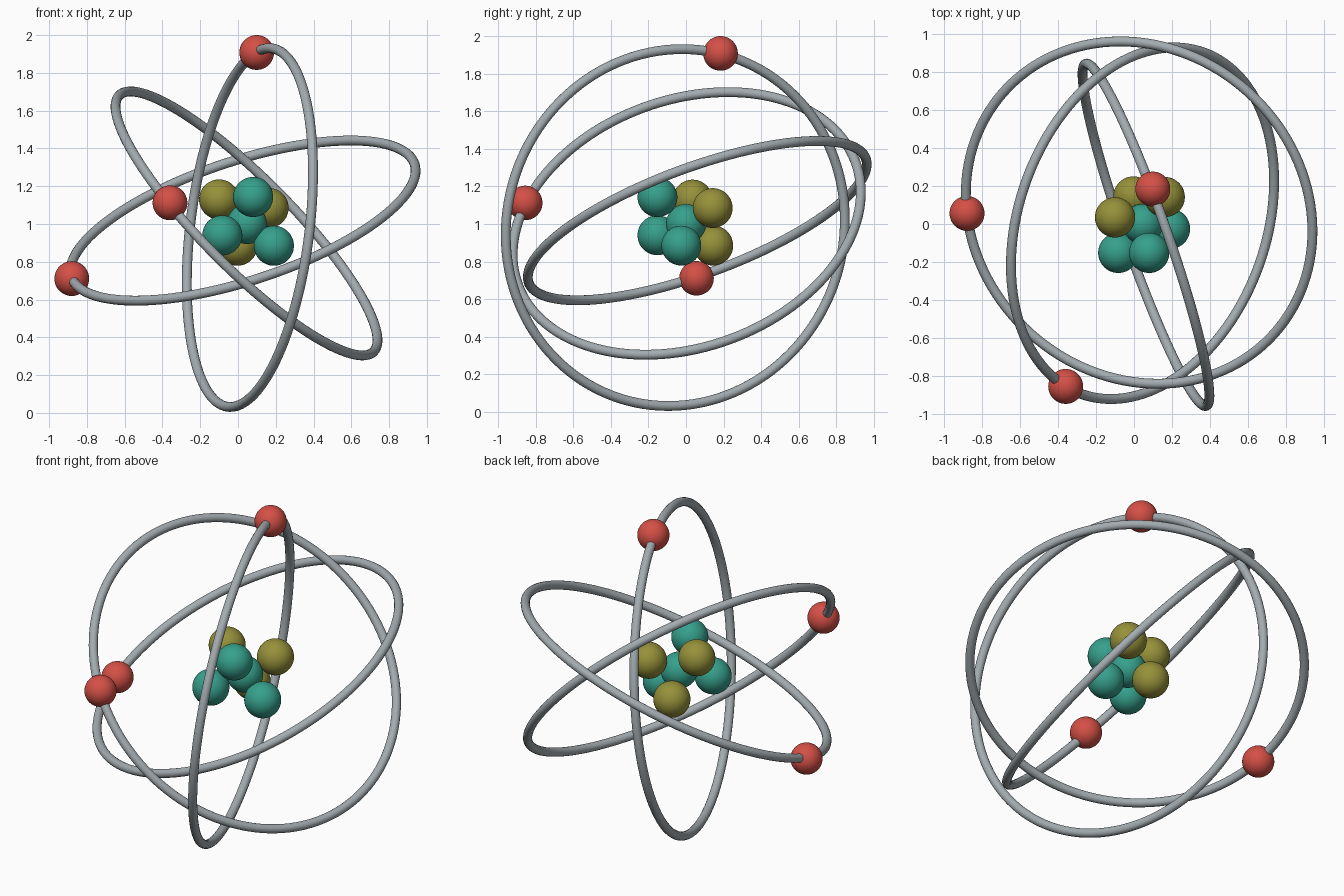
import bpy
from mathutils import Vector

if "Cube" in bpy.data.objects:
    bpy.data.objects.remove(bpy.data.objects["Cube"])


def material(name, rgb):
    m = bpy.data.materials.new(name)
    m.diffuse_color = (*rgb, 1)
    m.use_nodes = True
    m.node_tree.nodes["Principled BSDF"].inputs["Base Color"].default_value = m.diffuse_color
    return m


TEAL = material("teal", (0.037, 0.352, 0.262))
OLIVE = material("olive", (0.305, 0.283, 0.042))
RED = material("red", (0.66, 0.08, 0.062))
GREY = material("grey", (0.37, 0.41, 0.43))


def finish(name, mat):
    ob = bpy.context.object
    ob.name = name
    ob.data.materials.append(mat)
    bpy.ops.object.shade_smooth()


def ball(name, loc, radius, mat):
    bpy.ops.mesh.primitive_uv_sphere_add(segments=48, ring_count=24,
                                         radius=radius, location=loc)
    finish(name, mat)


def orbit(name, centre, normal):
    rot = Vector(normal).to_track_quat('Z', 'Y').to_euler()
    bpy.ops.mesh.primitive_torus_add(major_segments=128, minor_segments=16,
                                     major_radius=0.956, minor_radius=0.026,
                                     location=centre, rotation=rot)
    finish(name, GREY)


# Nucleus: cluster of touching balls
protons = [(0.047, 0, 1.0), (0.08, -0.152, 1.143), (-0.083, -0.152, 0.94),
           (0.19, -0.025, 0.885)]
neutrons = [(-0.10, 0.035, 1.13), (0.162, 0.142, 1.085), (-0.003, 0.145, 0.885)]
for i, p in enumerate(protons):
    ball(f"proton_{i + 1}", p, 0.106, TEAL)
for i, p in enumerate(neutrons):
    ball(f"neutron_{i + 1}", p, 0.106, OLIVE)

# Orbit rings: centre and axis
orbit("upright_orbit", (0.063, -0.057, 0.981), (0.937, 0.33, -0.115))
orbit("diagonal_orbit", (0.045, 0.004, 1.003), (0.688, -0.246, 0.682))
orbit("flat_orbit", (0.027, 0.06, 1.018), (-0.295, -0.331, 0.896))

# Electrons riding on the orbits
for i, p in enumerate([(0.099, 0.184, 1.908), (-0.36, -0.856, 1.112),
                       (-0.88, 0.056, 0.711)]):
    ball(f"electron_{i + 1}", p, 0.092, RED)
